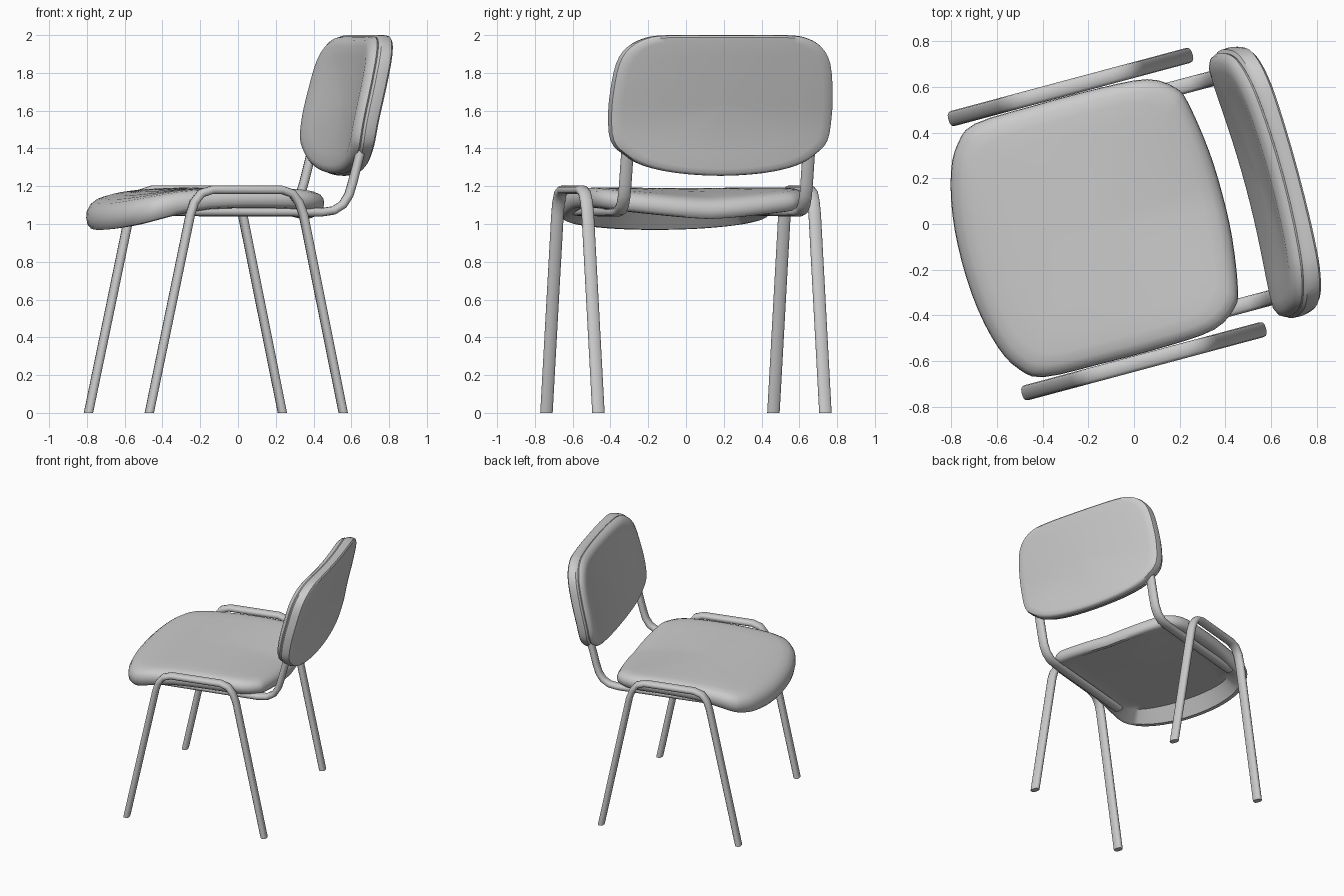
import bpy, bmesh, math
from mathutils import Vector, Matrix

if "Cube" in bpy.data.objects:
    bpy.data.objects.remove(bpy.data.objects["Cube"])

# Chair frame: local x = backwards, local y = sideways; whole chair turned 15 degrees
FRAME = Matrix.Rotation(math.radians(15), 4, 'Z') @ Matrix.Translation((0, 0.03, 0))


def finish(bm, name, angle=40):
    bmesh.ops.recalc_face_normals(bm, faces=bm.faces)
    bm.transform(FRAME)
    me = bpy.data.meshes.new(name)
    bm.to_mesh(me)
    bm.free()
    ob = bpy.data.objects.new(name, me)
    bpy.context.collection.objects.link(ob)
    bpy.ops.object.select_all(action='DESELECT')
    ob.select_set(True)
    bpy.context.view_layer.objects.active = ob
    bpy.ops.object.shade_smooth_by_angle(angle=math.radians(angle))
    return ob


def skin(bm, rings):
    """Join equal closed rings of points and cap both ends."""
    vs = [[bm.verts.new(p) for p in r] for r in rings]
    n = len(vs[0])
    for a, b in zip(vs, vs[1:]):
        for i in range(n):
            j = (i + 1) % n
            bm.faces.new((a[i], a[j], b[j], b[i]))
    bm.faces.new(vs[0])
    bm.faces.new(vs[-1])


def lerp_table(table, x):
    """Smooth interpolation through (x, value) points (Catmull-Rom tangents)."""
    x = min(max(x, table[0][0]), table[-1][0])
    slope = []
    for i in range(len(table)):
        a, b = table[max(i - 1, 0)], table[min(i + 1, len(table) - 1)]
        slope.append((b[1] - a[1]) / (b[0] - a[0]))
    for i in range(len(table) - 1):
        (x0, y0), (x1, y1) = table[i], table[i + 1]
        if x <= x1:
            h = x1 - x0
            t = (x - x0) / h
            return ((2*t**3 - 3*t**2 + 1) * y0 + (t**3 - 2*t**2 + t) * h * slope[i]
                    + (3*t**2 - 2*t**3) * y1 + (t**3 - t**2) * h * slope[i + 1])


def outline(half, steps=3):
    """Mirror a half outline (along, side) and round it with Catmull-Rom."""
    pts = [Vector(p) for p in half] + [Vector((a, -s)) for a, s in half[-2:0:-1]]
    n, out = len(pts), []
    for i in range(n):
        p0, p1, p2, p3 = (pts[(i + k) % n] for k in (-1, 0, 1, 2))
        for k in range(steps):
            t = k / steps
            out.append(0.5 * (2*p1 + (p2 - p0)*t + (2*p0 - 5*p1 + 4*p2 - p3)*t*t
                              + (3*p1 - p0 - 3*p2 + p3)*t**3))
    return out


def pad(name, half, centre, layers, place):
    """Cushion: outline scaled by each layer's (scale, offset), bent by place()."""
    c, bm = Vector(centre), bmesh.new()
    shape = outline(half)
    skin(bm, [[place(*(c + (p - c) * s), t) for p in shape] for s, t in layers])
    return finish(bm, name)


def tube(name, path, side, r_side=0.034, r_in=0.023, n=12):
    """Flattened tube swept along an (x, z) path at a fixed sideways position."""
    pts, bm, rings = [Vector(p) for p in path], bmesh.new(), []
    for i, p in enumerate(pts):
        a, b = pts[max(i - 1, 0)], pts[min(i + 1, len(pts) - 1)]
        d = (b - a).normalized()
        ring = []
        for k in range(n):
            ang = 2 * math.pi * k / n
            # squarish oval section
            c, s = (math.copysign(abs(f(ang)) ** 0.75, f(ang)) for f in (math.cos, math.sin))
            q = p + Vector((-d.y, d.x)) * r_in * c
            # feet are cut level with the floor
            z = 0 if p.y == 0 else q.y
            ring.append((q.x, side + r_side * s, z))
        rings.append(ring)
    skin(bm, rings)
    return finish(bm, name, 50)


# Leg frames and backrest supports, left and right
LEG = [(-0.645, 0), (-0.42, 1.05), (-0.398, 1.115), (-0.36, 1.162), (-0.30, 1.181),
       (0.08, 1.181), (0.138, 1.162), (0.175, 1.115), (0.2, 1.05), (0.418, 0)]
SUPPORT = [(-0.47, 1.066), (0.33, 1.062), (0.40, 1.072), (0.45, 1.103), (0.483, 1.155),
           (0.503, 1.22), (0.555, 1.42), (0.565, 1.46)]
for tag, s in (("left", 1), ("right", -1)):
    tube(tag + "_leg_frame", LEG, s * 0.622)
    tube(tag + "_back_support", SUPPORT, s * 0.497)

# Seat: waterfall front edge, dished towards the back, recessed flat underside
SEAT = [(-0.772, 0), (-0.758, 0.215), (-0.715, 0.40), (-0.655, 0.51), (-0.56, 0.575),
        (-0.3, 0.585), (0, 0.585), (0.22, 0.568), (0.33, 0.5), (0.367, 0.42),
        (0.4, 0.2), (0.408, 0)]
SEAT_Z = [(-0.77, 1.035), (-0.65, 1.075), (-0.45, 1.118), (-0.2, 1.138), (0.1, 1.14), (0.4, 1.13)]
RECESS = -0.04


def seat_place(x, y, t):
    back = min(max((x + 0.4) / 0.8, 0), 1)
    sag = 0.055 * back * back * (1 - min(abs(y) / 0.58, 1) ** 1.3)
    # thicker padding at the front roll
    front = min(max((-0.3 - x) / 0.35, 0), 1)
    z = lerp_table(SEAT_Z, x) - sag + t * (1 + (0.45 if t < 0 else 0.15) * front)
    return (x, y, max(z, 1.075) if t == RECESS else z)


pad("seat", SEAT, (-0.18, 0),
    [(0.02, 0.056), (0.25, 0.056), (0.5, 0.056), (0.7, 0.056), (0.84, 0.055), (0.92, 0.05),
     (0.97, 0.036), (0.995, 0.014), (1.0, -0.01), (0.99, -0.034), (0.965, -0.05), (0.92, -0.055),
     (0.8, RECESS), (0.65, RECESS), (0.5, RECESS), (0.25, RECESS), (0.02, RECESS)], seat_place)

# Backrest: shell behind, slightly smaller dished cushion in front
BACK = [(2.0, 0), (2.0, 0.32), (1.985, 0.44), (1.935, 0.53), (1.85, 0.582), (1.7, 0.605),
        (1.57, 0.608), (1.44, 0.59), (1.37, 0.525), (1.31, 0.42), (1.27, 0.24), (1.255, 0)]
BACK_X = [(1.25, 0.57), (1.5, 0.592), (1.75, 0.645), (2.0, 0.70)]


def back_place(z, y, t):
    bow = 0.048 if t <= 0 else 0.048 - 0.02 * min(t / 0.04, 1)
    grow = 1 + (0.25 * (z - 1.25) / 0.75 if t > 0 else 0)
    return (lerp_table(BACK_X, z) - bow * (y / 0.6) ** 2 + t * grow, y, z)


pad("backrest_shell", BACK, (1.63, 0),
    [(0.02, -0.01), (0.5, -0.01), (0.9, -0.01), (0.975, -0.01), (0.998, 0.002), (1.0, 0.024),
     (0.992, 0.038), (0.965, 0.046), (0.9, 0.048), (0.7, 0.048), (0.4, 0.048), (0.02, 0.048)],
    back_place)
pad("backrest_cushion", BACK, (1.63, 0),
    [(0.02, -0.04), (0.4, -0.043), (0.7, -0.055), (0.85, -0.06), (0.92, -0.054),
     (0.965, -0.036), (0.98, -0.018), (0.965, -0.006), (0.5, -0.002), (0.02, -0.002)], back_place)
